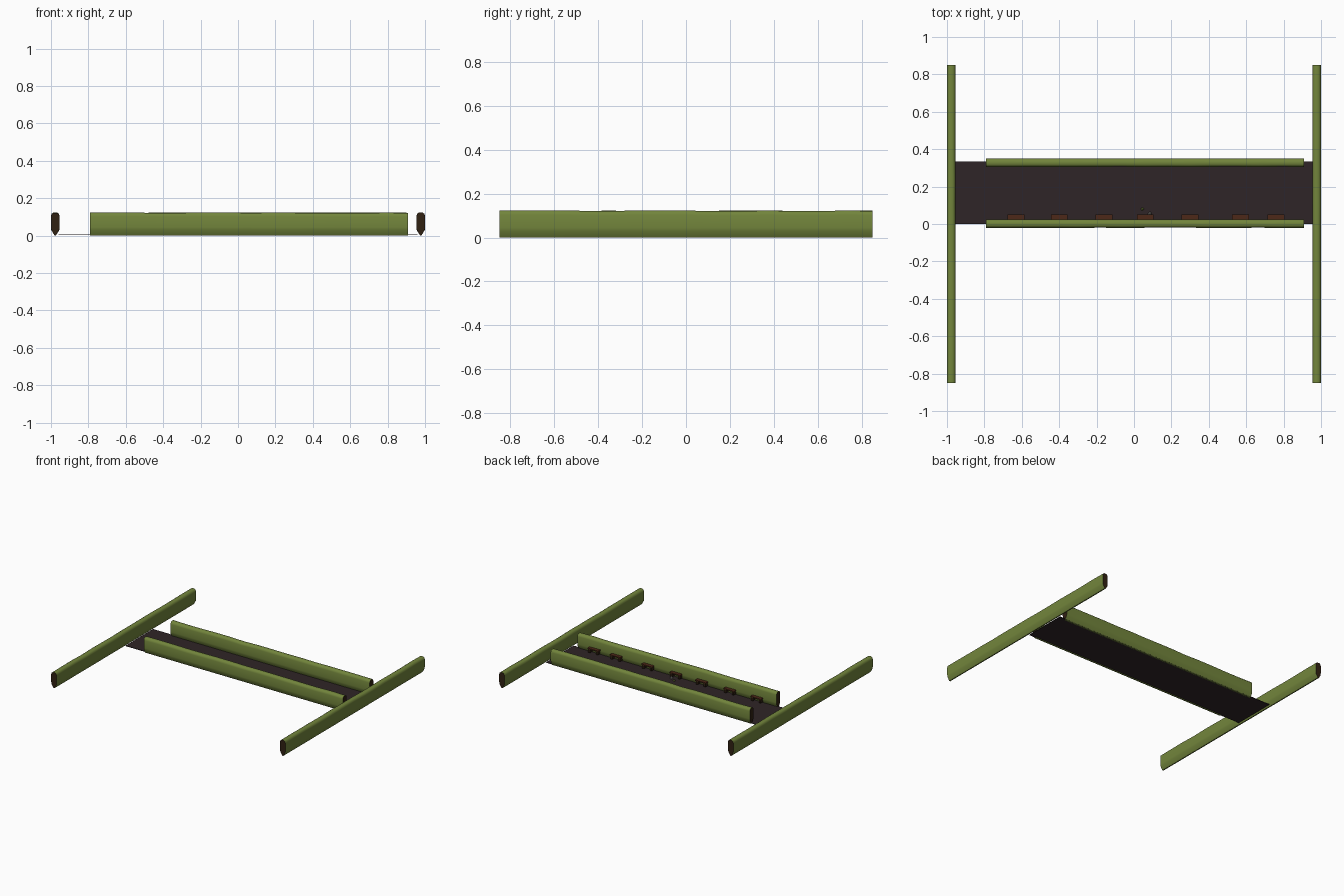
import bpy, bmesh, math, random
from mathutils import Vector

random.seed(4)
cube = bpy.data.objects.get("Cube")
if cube:
    bpy.data.objects.remove(cube)


def material(name, r, g, b):
    m = bpy.data.materials.new(name)
    m.use_nodes = True
    m.diffuse_color = (r, g, b, 1)
    bsdf = m.node_tree.nodes["Principled BSDF"]
    bsdf.inputs["Base Color"].default_value = (r, g, b, 1)
    bsdf.inputs["Roughness"].default_value = 0.9
    return m


GREEN = material("moss green", 0.17, 0.235, 0.045)
BROWN = material("dark bark brown", 0.03, 0.015, 0.006)
FLOOR = material("dark floor", 0.028, 0.018, 0.02)
RUST = material("rust brown", 0.075, 0.022, 0.009)
STONE = material("pale stone", 0.25, 0.24, 0.22)


def finish(name, bm, mats, smooth=False):
    bmesh.ops.recalc_face_normals(bm, faces=bm.faces)
    mesh = bpy.data.meshes.new(name)
    bm.to_mesh(mesh)
    bm.free()
    for m in mats:
        mesh.materials.append(m)
    ob = bpy.data.objects.new(name, mesh)
    bpy.context.collection.objects.link(ob)
    if smooth:
        bpy.context.view_layer.objects.active = ob
        bpy.ops.object.select_all(action="DESELECT")
        ob.select_set(True)
        bpy.ops.object.shade_smooth_by_angle(angle=math.radians(50))
    return ob


def box(name, lo, hi, mat):
    bm = bmesh.new()
    bmesh.ops.create_cube(bm, size=1)
    lo, hi = Vector(lo), Vector(hi)
    for v in bm.verts:
        v.co = (lo + hi) / 2 + v.co * (hi - lo)
    return finish(name, bm, [mat])


# Half cross-section of a beam: keel, flat side, rounded top
HALF = [(0.004, 0.001), (0.021, 0.03), (0.0225, 0.045),
        (0.0225, 0.105), (0.019, 0.117), (0.01, 0.124)]
PROFILE = HALF + [(-s, z) for s, z in reversed(HALF)]


def beam(name, start, end, rings=15):
    """Slightly uneven beam with green sides and brown cut ends."""
    start, end = Vector(start), Vector(end)
    along = (end - start).normalized()
    side = Vector((-along.y, along.x, 0))
    bm = bmesh.new()
    loops = []
    for i in range(rings):
        centre = start.lerp(end, i / (rings - 1))
        dip = random.uniform(0, 0.004)
        bulge = random.uniform(0.96, 1.04) if 0 < i < rings - 1 else 1
        loops.append([bm.verts.new(centre + side * s * bulge
                                   + Vector((0, 0, z - (dip if z > 0.1 else 0))))
                      for s, z in PROFILE])
    n = len(PROFILE)
    for a, b in zip(loops, loops[1:]):
        for j in range(n):
            bm.faces.new((a[j], a[(j + 1) % n], b[(j + 1) % n], b[j]))
    for cap in (loops[0], loops[-1]):
        bm.faces.new(cap).material_index = 1
    return finish(name, bm, [GREEN, BROWN], smooth=True)


# Long side rails
for label, sx in (("left", 1), ("right", -1)):
    beam(label + "_rail", (sx * 0.977, -0.85, 0), (sx * 0.977, 0.85, 0))

# Cross boards along the floor edges
beam("front_board", (-0.79, 0.002, 0), (0.91, 0.002, 0))
beam("back_board", (-0.79, 0.328, 0), (0.91, 0.328, 0))

# Floor sheet between the boards
box("floor_sheet", (-0.96, 0, 0.005), (0.96, 0.335, 0.009), FLOOR)

# Small brackets along the inside of the front board
for i, x in enumerate((-0.63, -0.4, -0.16, 0.06, 0.3, 0.57, 0.76)):
    box(f"bracket_shelf_{i}", (x - 0.045, 0.02, 0.044), (x + 0.045, 0.052, 0.052), RUST)
    for sx in (-1, 1):
        cx = x + sx * 0.033
        box(f"bracket_leg_{i}_{'left' if sx > 0 else 'right'}",
            (cx - 0.008, 0.02, 0.018), (cx + 0.008, 0.048, 0.044), BROWN)

# Pebble and sprig lying on the floor
for name, x, y, r, mat in (("pebble", 0.085, 0.055, 0.011, STONE),
                           ("sprig", 0.045, 0.08, 0.009, GREEN)):
    bm = bmesh.new()
    bmesh.ops.create_icosphere(bm, subdivisions=1, radius=r)
    bmesh.ops.translate(bm, verts=bm.verts, vec=(x, y, 0.009 + r * 0.6))
    finish(name, bm, [mat])
